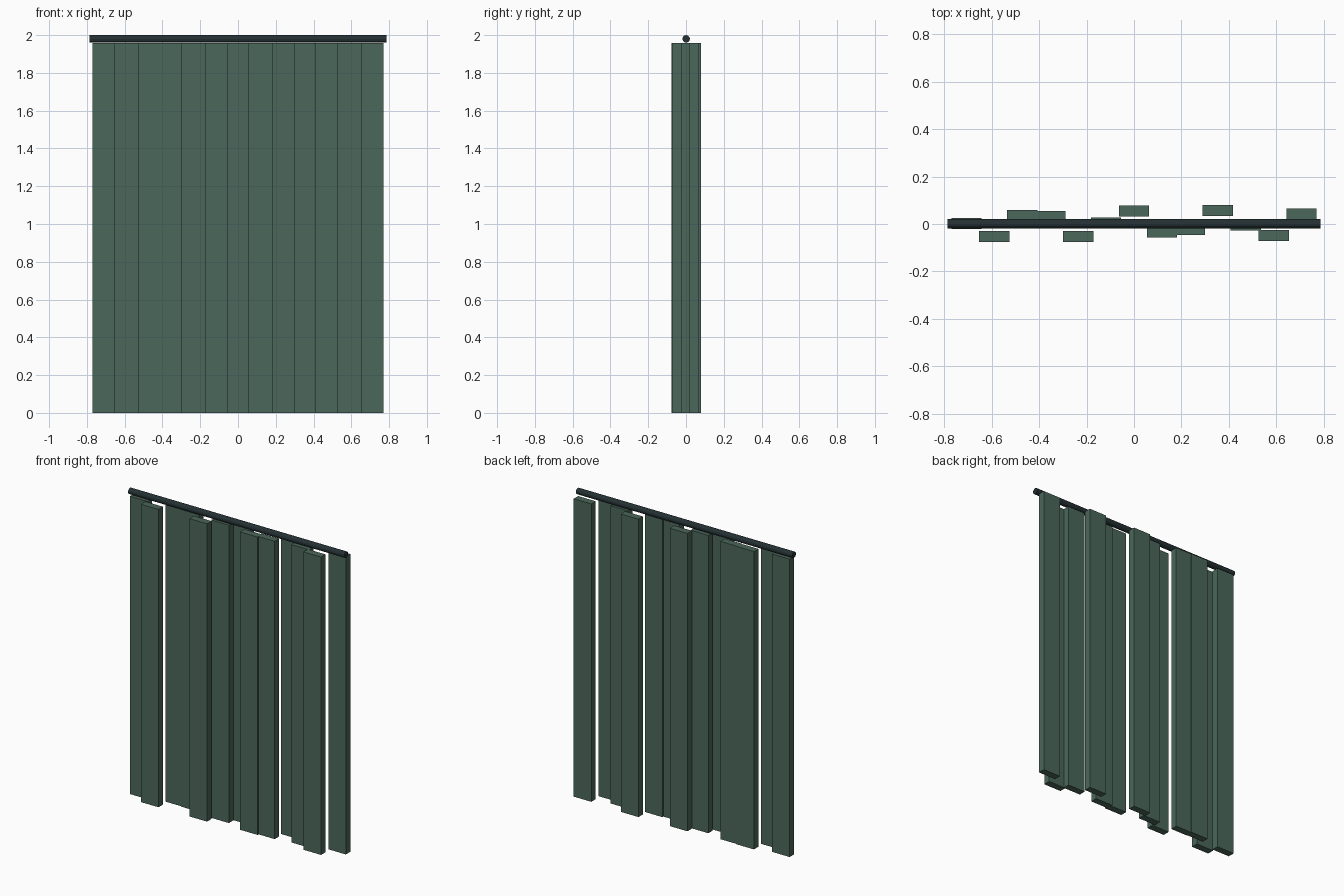
import bpy
from math import pi

cube = bpy.data.objects.get("Cube")
if cube:
    bpy.data.objects.remove(cube, do_unlink=True)


def make_material(name, color):
    mat = bpy.data.materials.new(name)
    mat.use_nodes = True
    mat.diffuse_color = color
    mat.node_tree.nodes["Principled BSDF"].inputs["Base Color"].default_value = color
    return mat


green = make_material("muted_green_fabric", (0.07, 0.136, 0.105, 1))
dark = make_material("dark_rod", (0.018, 0.03, 0.034, 1))

# Hanging curtain strips, slightly overlapping and staggered in depth
WIDTH, DEPTH, HEIGHT, SPACING = 0.128, 0.046, 1.957, 0.1178
offsets = [0.002, -0.053, 0.036, 0.032, -0.053, 0.005, 0.054,
           -0.034, -0.024, 0.057, -0.005, -0.048, 0.042]
middle = (len(offsets) - 1) / 2
for i, y in enumerate(offsets):
    x = (i - middle) * SPACING
    bpy.ops.mesh.primitive_cube_add(size=1, location=(x, y, HEIGHT / 2))
    strip = bpy.context.object
    strip.name = f"curtain_strip_{i + 1}"
    strip.scale = (WIDTH, DEPTH, HEIGHT)
    bpy.ops.object.transform_apply(location=False, rotation=False, scale=True)
    strip.data.materials.append(green)

# Round rod along the top
bpy.ops.mesh.primitive_cylinder_add(vertices=12, radius=0.02, depth=1.572,
                                    location=(0, 0.001, 1.98), rotation=(0, pi / 2, 0))
rod = bpy.context.object
rod.name = "curtain_rod"
rod.data.materials.append(dark)
